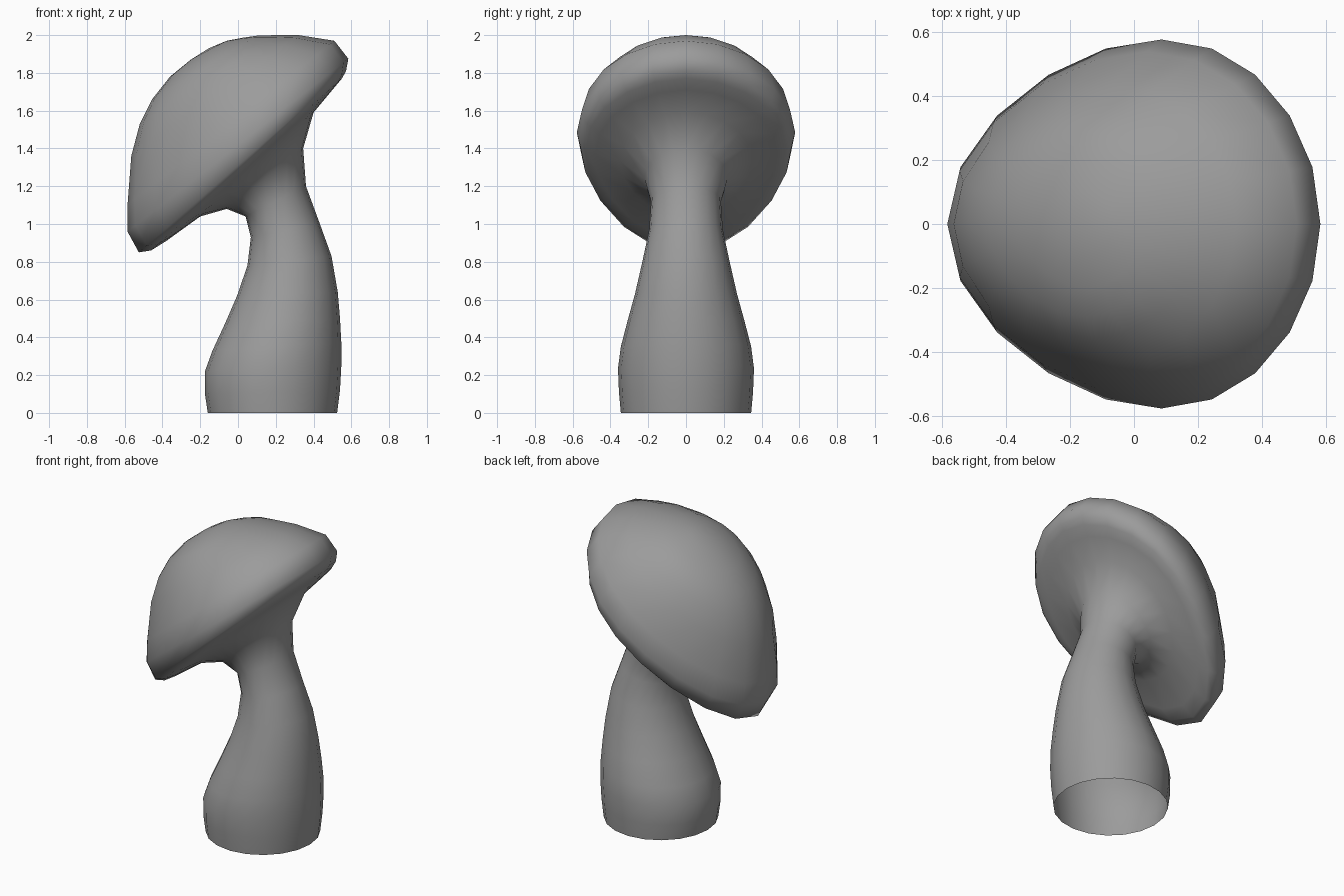
import bpy
import bmesh
from math import cos, sin, tau
from mathutils import Vector

cube = bpy.data.objects.get("Cube")
if cube:
    bpy.data.objects.remove(cube, do_unlink=True)

SIDES = 20

# Each ring: low-side x, z; high-side x, z; half width in y; egg-shaped shift
STALK = [
    (-.16, 0, .525, 0, .345, 0),
    (-.175, .1, .54, .12, .355, 0),
    (-.175, .22, .547, .25, .36, 0),
    (-.135, .33, .547, .37, .345, 0),
    (-.07, .47, .54, .5, .31, 0),
    (-.005, .62, .528, .64, .27, 0),
    (.05, .78, .495, .83, .23, 0),
    (.068, .93, .43, 1.01, .195, 0),
    (.04, 1.04, .36, 1.2, .185, 0),
]
CAP = [
    (-.06, 1.08, .345, 1.4, .22, 0),
    (-.2, 1.04, .4, 1.59, .35, .03),
    (-.38, .91, .5, 1.71, .48, .09),
    (-.46, .86, .55, 1.77, .53, .12),
    (-.525, .85, .572, 1.81, .56, .13),
    (-.585, .96, .584, 1.875, .578, .11),
    (-.585, 1.1, .51, 1.97, .54, .1),
    (-.565, 1.36, .32, 2.0, .435, .06),
    (-.52, 1.53, .2, 2.0, .36, .04),
    (-.455, 1.66, .1, 1.997, .29, .03),
    (-.36, 1.78, .03, 1.987, .2, .02),
    (-.25, 1.87, -.06, 1.97, .1, 0),
]
CROWN = (-.155, 0, 1.93)


def add_ring(bm, x0, z0, x1, z1, width, shift):
    low, high = Vector((x0, 0, z0)), Vector((x1, 0, z1))
    centre, half = (low + high) / 2, (high - low) / 2
    along = half.normalized()
    ring = []
    for i in range(SIDES):
        a = tau * i / SIDES
        # The shift is stronger on the drooping side, which tapers more
        egg = shift * sin(a) ** 2 * (1 - .6 * cos(a))
        p = centre + half * cos(a) + along * egg
        p.y = width * sin(a)
        ring.append(bm.verts.new(p))
    return ring


# Stalk flowing into the tilted cap, open at the base
bm = bmesh.new()
rings = [add_ring(bm, *r) for r in STALK + CAP]
for lower, upper in zip(rings, rings[1:]):
    for i in range(SIDES):
        j = (i + 1) % SIDES
        bm.faces.new((lower[i], lower[j], upper[j], upper[i]))

# Crown of the cap
crown = bm.verts.new(CROWN)
for i in range(SIDES):
    bm.faces.new((rings[-1][i], rings[-1][(i + 1) % SIDES], crown))
for face in bm.faces:
    face.smooth = True

mesh = bpy.data.meshes.new("mushroom")
bm.to_mesh(mesh)
bm.free()
mushroom = bpy.data.objects.new("mushroom", mesh)
bpy.context.collection.objects.link(mushroom)

# Plain grey material
grey = bpy.data.materials.new("grey")
grey.use_nodes = True
colour = (.33, .33, .33, 1)
grey.diffuse_color = colour
grey.node_tree.nodes["Principled BSDF"].inputs["Base Color"].default_value = colour
mesh.materials.append(grey)
